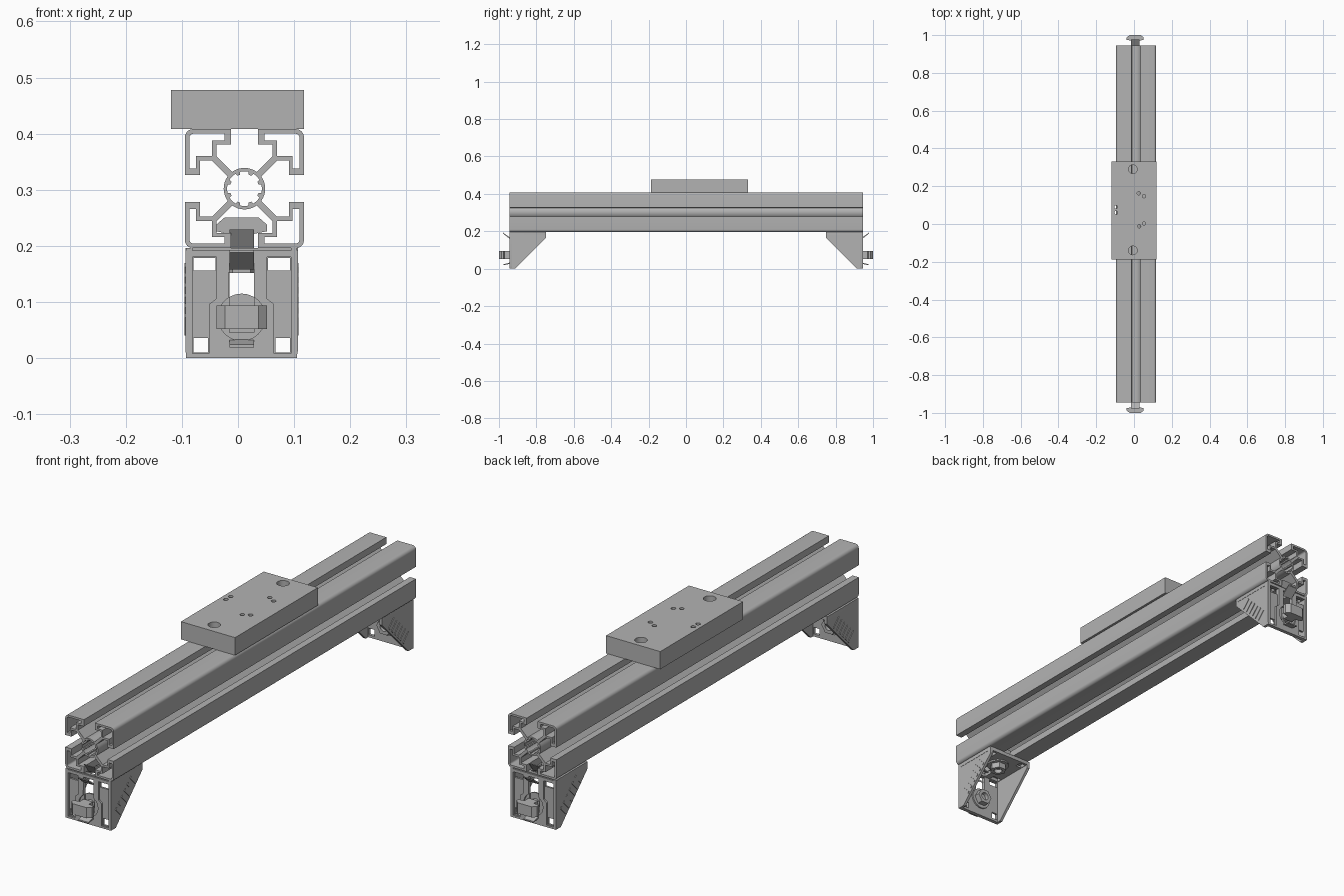
import bpy, bmesh
from math import sin, cos, pi, radians

cube = bpy.data.objects.get("Cube")
if cube:
    bpy.data.objects.remove(cube, do_unlink=True)

# One plain metal grey for every part
GREY = bpy.data.materials.new("metal grey")
GREY.use_nodes = True
GREY.diffuse_color = (0.45, 0.45, 0.45, 1)
bsdf = next(n for n in GREY.node_tree.nodes if n.type == 'BSDF_PRINCIPLED')
bsdf.inputs["Base Color"].default_value = GREY.diffuse_color


def arc(cx, cy, r, a0, a1, n):
    angles = [radians(a0 + (a1 - a0) * i / n) for i in range(n + 1)]
    return [(cx + r * cos(a), cy + r * sin(a)) for a in angles]


def ring(cx, cy, r, n=24):
    return arc(cx, cy, r, 0, 360, n)[:-1]


def rect(x0, x1, y0, y1):
    return [(x0, y0), (x1, y0), (x1, y1), (x0, y1)]


def mirrored(loop):
    return [(-x, y) for x, y in loop]


def swapped(loop):
    return [(y, x) for x, y in reversed(loop)]


def turned(loop, k):
    for _ in range(k):
        loop = [(-y, x) for x, y in loop]
    return loop


def solid(name, loops, t0, t1, place):
    """Extrude an outline with holes from t0 to t1, then place(u, v, t) in space."""
    curve = bpy.data.curves.new(name, 'CURVE')
    curve.dimensions, curve.fill_mode, curve.extrude = '2D', 'BOTH', 0.5
    for loop in loops:
        spline = curve.splines.new('POLY')
        spline.points.add(len(loop) - 1)
        for point, (u, v) in zip(spline.points, loop):
            point.co = (u, v, 0, 1)
        spline.use_cyclic_u = True
    temp = bpy.data.objects.new(name + " outline", curve)
    bpy.context.collection.objects.link(temp)
    graph = bpy.context.evaluated_depsgraph_get()
    mesh = bpy.data.meshes.new_from_object(temp.evaluated_get(graph))
    bpy.data.objects.remove(temp, do_unlink=True)
    bpy.data.curves.remove(curve)

    bm = bmesh.new()
    bm.from_mesh(mesh)
    bmesh.ops.remove_doubles(bm, verts=bm.verts, dist=1e-5)
    for v in bm.verts:
        v.co = place(v.co.x, v.co.y, t0 + (v.co.z + 0.5) * (t1 - t0))
    bmesh.ops.recalc_face_normals(bm, faces=bm.faces)
    for f in bm.faces:
        f.smooth = True
    bm.to_mesh(mesh)
    bm.free()
    mesh.set_sharp_from_angle(angle=radians(28))
    mesh.materials.clear()
    mesh.materials.append(GREY)
    mesh.name = name
    ob = bpy.data.objects.new(name, mesh)
    bpy.context.collection.objects.link(ob)
    return ob


# Slotted rail: one eighth of the section, mirrored and turned
half = arc(0, 0, 0.037, 0, 36, 4) + [(0.058, 0.05), (0.079, 0.05),
                                     (0.079, 0.024), (0.106, 0.024)]
quarter = half + arc(0.092, 0.092, 0.014, 0, 90, 6) + swapped(half)[:-1]
outline = [p for k in range(4) for p in turned(quarter, k)]
arm = [(0.058, 0.058), (0.086, 0.058), (0.086, 0.036), (0.098, 0.036)]
chamber = arm + arc(0.091, 0.091, 0.007, 0, 90, 4) + swapped(arm)[:-1]
bore = [p for k in range(8) for p in
        arc(0, 0, 0.031, k * 45 - 14, k * 45 + 14, 3)
        + arc(0, 0, 0.026, k * 45 + 17, k * 45 + 28, 2)]
solid("slotted_rail", [outline, bore] + [turned(chamber, k) for k in range(4)],
      -0.945, 0.945, lambda u, v, t: (0.0115 + u, t, 0.302 + v))

# Mounting plate with two large and six small holes
small = [(-0.095, 0.09), (-0.095, 0.06), (0.025, 0.163),
         (0.053, 0.147), (0.027, -0.012), (0.053, 0.003)]
solid("mounting_plate",
      [rect(-0.119, 0.118, -0.187, 0.331)]
      + [ring(-0.006, y, 0.023) for y in (0.29, -0.14)]
      + [ring(x, y, 0.009, 12) for x, y in small],
      0.408, 0.478, lambda u, v, t: (u, v, t))

# Bracket outlines: x across, a in from the rail end, b down from the rail
S = 0.196
BOLT = 0.123
cheek = [(0, 0), (S, 0), (S, 0.03), (0.03, S), (0, S)]
face = ([(-0.1, 0.004), (0.1, 0.004)] + arc(0.088, S - 0.012, 0.012, 0, 90, 4)
        + arc(-0.088, S - 0.012, 0.012, 90, 180, 4))
pocket = [(0.045, 0.016), (0.088, 0.016), (0.088, 0.188),
          (0.058, 0.188), (0.058, 0.1), (0.045, 0.09)]
keyhole = [(-0.022, 0.016), (0.022, 0.016)] + arc(0, BOLT, 0.042, -58, 238, 20)
upper = rect(0.047, 0.086, 0.018, 0.04)
lower = rect(0.06, 0.086, 0.16, 0.186)
slot = rect(-0.022, 0.022, 0.018, 0.15)
nut = [(0.02, 0), (0.02, 0.025), (0.045, 0.03), (0.045, 0.042), (0.03, 0.055)]
nut += mirrored(nut)[::-1]
tabs = {"inner": [(0.004, 0.03), (-0.033, 0.003), (-0.033, 0.008), (0.004, 0.038)],
        "outer": [(0.004, 0.163), (-0.03, 0.172), (-0.03, 0.177), (0.004, 0.17)]}


def flange(label, at):
    """One bolted face of a bracket, with at(x, a, b) giving its place."""
    def across(u, v, t):
        return at(u, t, v)

    def sideways(u, v, t):
        return at(t, u, v)

    solid(label + "_face", [face, pocket, mirrored(pocket), keyhole],
          0, 0.007, across)
    solid(label + "_web", [face, upper, mirrored(upper), lower, mirrored(lower), slot],
          0.007, 0.015, across)
    solid(label + "_washer", [ring(0, BOLT, 0.042)], 0.015, 0.021, across)
    solid(label + "_bolt_head", [ring(0, BOLT, 0.032, 6), ring(0, BOLT, 0.016, 16)],
          0.021, 0.044, across)
    solid(label + "_bolt_shaft", [ring(0, BOLT, 0.018)], -0.03, 0.028, across)
    solid(label + "_slot_nut", [nut], -0.021, 0.021,
          lambda u, v, t: at(u, -v, BOLT + t))
    for name, loop in tabs.items():
        solid(f"{label}_{name}_tab", [loop], -0.022, 0.022, sideways)


# Two angle brackets, one under each end of the rail
for end, s in (("front", -1), ("back", 1)):
    def at(x, a, b, s=s):
        return (0.0065 + x, s * (0.945 - a), S - b)

    flange(end + "_end", at)
    flange(end + "_top", lambda x, a, b: at(x, b, a))
    for side, m in (("right", -1), ("left", 1)):
        def on_side(u, v, t, m=m):
            return at(m * t, u, v)

        solid(f"{end}_{side}_cheek", [cheek], 0.088, 0.099, on_side)
        # Shallow ridges running toward the sloping edge
        for i in range(6):
            c = (i - 2.5) * 0.036
            ridge = [((r + d) / 2, (r - d) / 2) for r, d in
                     rect(0.15, 0.215, c - 0.007, c + 0.007)]
            solid(f"{end}_{side}_ridge_{i + 1}", [ridge], 0.098, 0.1015, on_side)
